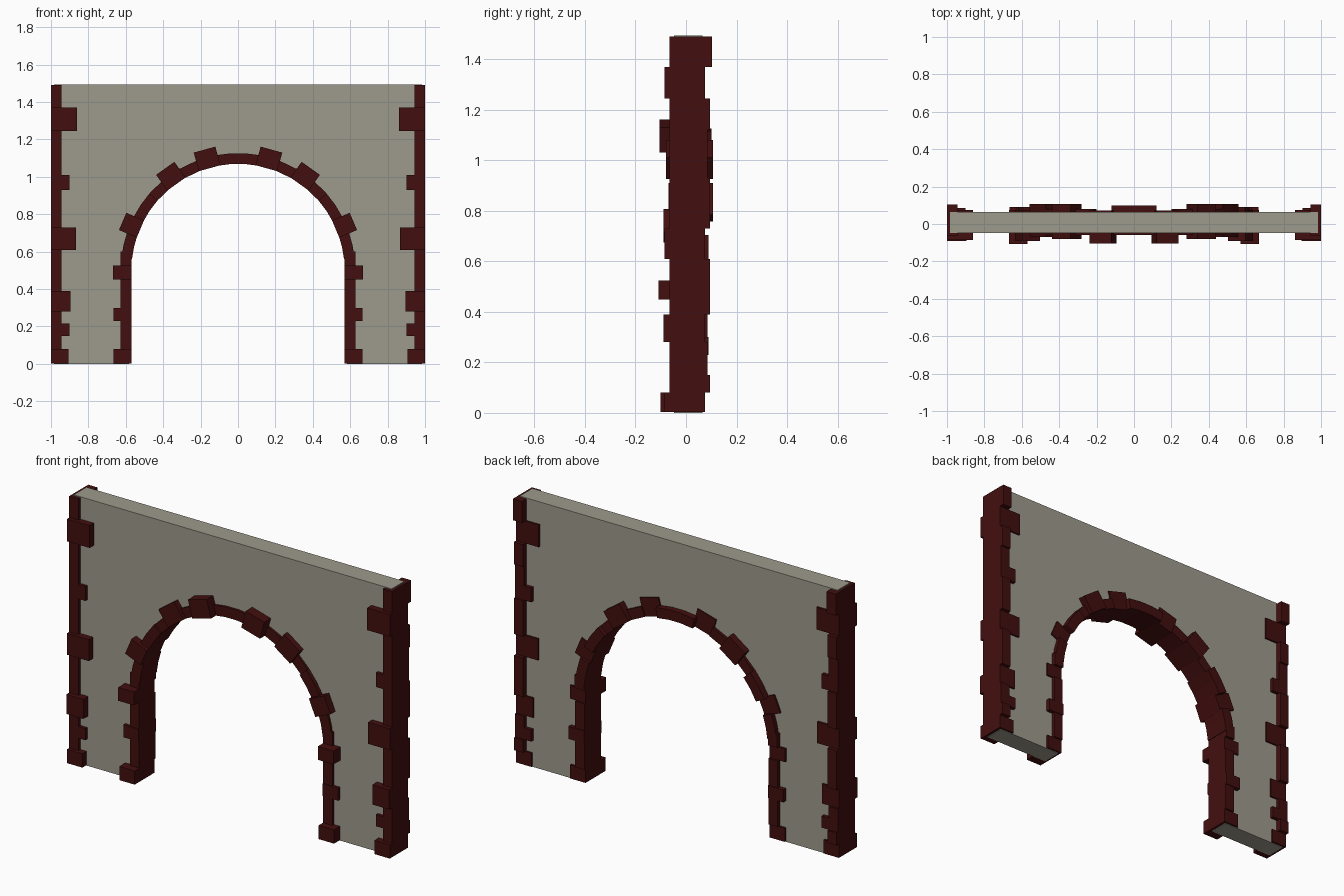
import bpy, bmesh, math

if "Cube" in bpy.data.objects:
    bpy.data.objects.remove(bpy.data.objects["Cube"])


def material(name, col):
    m = bpy.data.materials.new(name)
    m.diffuse_color = (*col, 1)
    m.use_nodes = True
    m.node_tree.nodes["Principled BSDF"].inputs["Base Color"].default_value = m.diffuse_color
    return m


STONE = material("grey plaster", (0.34, 0.325, 0.265))
BRICK = material("dark red brick", (0.055, 0.0045, 0.0045))
CZ = 0.50          # height of the arch centre


def prism(name, pts, y0, y1, mat):
    """Extrude an x/z outline from y0 to y1."""
    bm = bmesh.new()
    f = bm.faces.new([bm.verts.new((x, y0, z)) for x, z in pts])
    r = bmesh.ops.extrude_face_region(bm, geom=[f])
    for v in r["geom"]:
        if isinstance(v, bmesh.types.BMVert):
            v.co.y = y1
    bmesh.ops.recalc_face_normals(bm, faces=bm.faces)
    me = bpy.data.meshes.new(name)
    bm.to_mesh(me)
    bm.free()
    me.materials.append(mat)
    ob = bpy.data.objects.new(name, me)
    bpy.context.collection.objects.link(ob)
    return ob


def polar(r, deg):
    a = math.radians(deg)
    return (r * math.sin(a), CZ + r * math.cos(a))


def box(name, s, x0, x1, z0, z1, y0, y1):
    prism(name, [(s * x0, z0), (s * x1, z0), (s * x1, z1), (s * x0, z1)], y0, y1, BRICK)


def arc_brick(name, a0, a1, y0, y1):
    """Narrow curved course between two angles from vertical."""
    n = max(1, round(abs(a1 - a0) / 8))
    angs = [a0 + (a1 - a0) * i / n for i in range(n + 1)]
    pts = [polar(0.57, a) for a in angs] + [polar(0.627, a) for a in reversed(angs)]
    prism(name, pts, y0, y1, BRICK)


def block(name, a, hw, y0, y1):
    """Wide square block set radially on the arch."""
    t = math.radians(a)
    pts = [(r * math.sin(t) + w * math.cos(t), CZ + r * math.cos(t) - w * math.sin(t))
           for r, w in ((0.567, -hw), (0.567, hw), (0.67, hw), (0.67, -hw))]
    prism(name, pts, y0, y1, BRICK)


# Wall with arched opening
arch = [polar(0.583, a) for a in range(-90, 91, 6)]
prism("wall", [(-0.985, 0), (-0.583, 0)] + arch +
      [(0.583, 0), (0.985, 0), (0.985, 1.495), (-0.985, 1.495)], -0.047, 0.065, STONE)

# Outer corner bricks: inner x, z0, z1, front y, back y
corner = [(0.905, 0.003, 0.08, -0.085, 0.075), (0.943, 0.08, 0.15, -0.065, 0.095),
          (0.90, 0.15, 0.215, -0.065, 0.085), (0.943, 0.215, 0.28, -0.065, 0.085),
          (0.895, 0.28, 0.39, -0.09, 0.075), (0.943, 0.39, 0.61, -0.065, 0.095),
          (0.865, 0.61, 0.73, -0.085, 0.075), (0.943, 0.73, 0.93, -0.065, 0.095),
          (0.90, 0.93, 1.01, -0.065, 0.085), (0.943, 1.01, 1.12, -0.065, 0.085),
          (0.943, 1.12, 1.245, -0.065, 0.095), (0.86, 1.245, 1.37, -0.085, 0.075),
          (0.943, 1.37, 1.49, -0.065, 0.103)]
# Opening side bricks: outer x, z0, z1, front y, back y
leg = [(0.665, 0.003, 0.08, -0.10, 0.075), (0.627, 0.08, 0.23, -0.06, 0.085),
       (0.665, 0.23, 0.30, -0.065, 0.09), (0.627, 0.30, 0.45, -0.06, 0.085),
       (0.667, 0.45, 0.525, -0.108, 0.075), (0.627, 0.525, 0.60, -0.06, 0.09)]
for s, side in ((-1, "left"), (1, "right")):
    for x, z0, z1, y0, y1 in corner:
        box("corner_brick_" + side, s, x, 1.0, z0, z1, y0, y1)
    for x, z0, z1, y0, y1 in leg:
        box("opening_brick_" + side, s, 0.57, x, z0, z1, y0, y1)
    # Wide arch blocks
    block("arch_block_" + side, s * 15.5, 0.06, -0.105, 0.073)
    block("arch_block_" + side, s * 35.5, 0.06, -0.08, 0.106)
    block("arch_block_" + side, s * 67, 0.05, -0.09, 0.075)
    # Narrow arch courses
    arc_brick("arch_course_" + side, s * 20.5, s * 30.5, -0.06, 0.08)
    arc_brick("arch_course_" + side, s * 40.5, s * 49, -0.06, 0.08)
    arc_brick("arch_course_" + side, s * 49, s * 63, -0.07, 0.106)
    arc_brick("arch_course_" + side, s * 71, s * 84, -0.06, 0.09)
arc_brick("arch_course_top", -11, 11, -0.06, 0.10)
